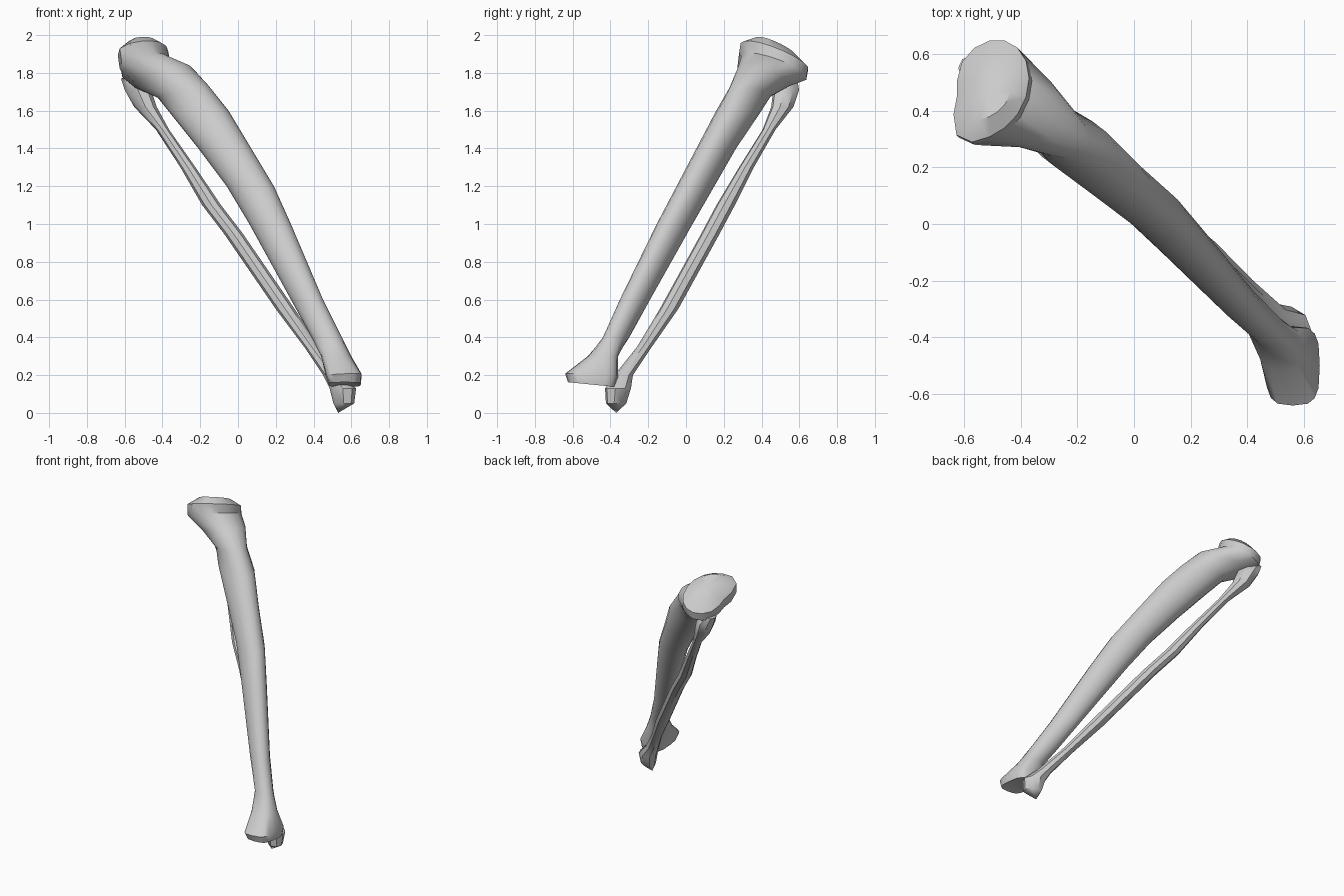
import bpy, bmesh, math

cube = bpy.data.objects.get("Cube")
if cube:
    bpy.data.objects.remove(cube)

bone = bpy.data.materials.new("bone_grey")
bone.use_nodes = True
colour = (0.6, 0.6, 0.6, 1)
bone.diffuse_color = colour
bone.node_tree.nodes["Principled BSDF"].inputs["Base Color"].default_value = colour


def lump(angle):
    """Narrow bump around angle zero."""
    return max(0, math.cos(angle)) ** 6


def section(sides, centre, half_x, half_y, skew=0, slope=(0, 0), lobe=0, power=1):
    """Skewed oval on a sloping plane; lobe makes it kidney-shaped, power below one squares it."""
    cx, cy, cz = centre
    ring = []
    for i in range(sides):
        t = math.tau * i / sides
        reach = 1 - lobe * (lump(t - math.pi) - lump(t - 4))
        across, along = math.cos(t), math.cos(t - math.acos(skew))
        dx = half_x * reach * math.copysign(abs(across) ** power, across)
        dy = half_y * reach * math.copysign(abs(along) ** power, along)
        ring.append((cx + dx, cy + dy, cz + slope[0] * dx + slope[1] * dy))
    return ring


def loft(name, rings, top, bottom):
    """Skin the rings and close both ends to a point."""
    bm = bmesh.new()
    loops = [[bm.verts.new(point) for point in ring] for ring in rings]
    sides = len(loops[0])
    for upper, lower in zip(loops, loops[1:]):
        for i in range(sides):
            j = (i + 1) % sides
            bm.faces.new((upper[i], upper[j], lower[j], lower[i]))
    for loop, tip in ((loops[0], top), (loops[-1], bottom)):
        end = bm.verts.new(tip)
        for i in range(sides):
            bm.faces.new((loop[i], loop[(i + 1) % sides], end))
    bmesh.ops.recalc_face_normals(bm, faces=bm.faces[:])
    mesh = bpy.data.meshes.new(name)
    bm.to_mesh(mesh)
    bm.free()
    mesh.materials.append(bone)
    ob = bpy.data.objects.new(name, mesh)
    bpy.context.collection.objects.link(ob)
    bpy.ops.object.select_all(action="DESELECT")
    ob.select_set(True)
    bpy.context.view_layer.objects.active = ob
    bpy.ops.object.shade_smooth_by_angle(angle=math.radians(40))


# Thick shin bone: domed kidney-shaped plateau and the neck below it
shin_sides = 16
knee = [
    section(shin_sides, (-0.51, 0.48, 1.94), 0.08, 0.1, 0.2, (0.3, -0.5), lobe=0.2),
    section(shin_sides, (-0.51, 0.48, 1.89), 0.14, 0.17, 0.2, (0.3, -0.45), lobe=0.2),
    section(shin_sides, (-0.5, 0.47, 1.83), 0.14, 0.17, 0.2, (0.35, -0.4), lobe=0.2),
    section(shin_sides, (-0.4, 0.41, 1.78), 0.155, 0.14, -0.1, (0.3, -0.25)),
    section(shin_sides, (-0.29, 0.34, 1.7), 0.135, 0.11, -0.4, (0.2, -0.1)),
]
# Tapering shaft: centre and half sizes
shaft = [
    section(shin_sides, centre, half_x, half_y, skew=-0.4)
    for centre, half_x, half_y in (
        ((-0.21, 0.28, 1.6), 0.16, 0.12),
        ((-0.07, 0.16, 1.4), 0.14, 0.105),
        ((0.065, 0.05, 1.2), 0.125, 0.1),
        ((0.17, -0.06, 1), 0.11, 0.095),
        ((0.365, -0.27, 0.6), 0.085, 0.08),
        ((0.47, -0.37, 0.4), 0.08, 0.07),
    )
]
# Squarish flared ankle end
ankle = [
    section(shin_sides, (0.52, -0.44, 0.3), 0.08, 0.08, power=0.8),
    section(shin_sides, (0.56, -0.5, 0.2), 0.095, 0.14, power=0.6, slope=(0.05, -0.05)),
    section(shin_sides, (0.565, -0.5, 0.15), 0.085, 0.125, power=0.6, slope=(0, -0.1)),
]
loft("shin_bone", knee + shaft + ankle, (-0.51, 0.48, 1.95), (0.56, -0.53, 0.18))

# Thin outer bone: knobbly head, slender shaft, blunt ankle end
outer = [
    section(8, centre, radius, radius, skew=-0.2)
    for centre, radius in (
        ((-0.57, 0.54, 1.77), 0.05),
        ((-0.53, 0.53, 1.71), 0.07),
        ((-0.49, 0.51, 1.62), 0.06),
        ((-0.4, 0.44, 1.5), 0.035),
        ((-0.265, 0.32, 1.3), 0.04),
        ((-0.14, 0.21, 1.1), 0.05),
        ((-0.025, 0.13, 0.95), 0.05),
        ((0.25, -0.09, 0.55), 0.05),
        ((0.39, -0.22, 0.35), 0.04),
        ((0.5, -0.33, 0.2), 0.05),
        ((0.555, -0.36, 0.13), 0.07),
        ((0.56, -0.37, 0.05), 0.055),
    )
]
loft("outer_bone", outer, (-0.56, 0.53, 1.79), (0.53, -0.37, 0))
